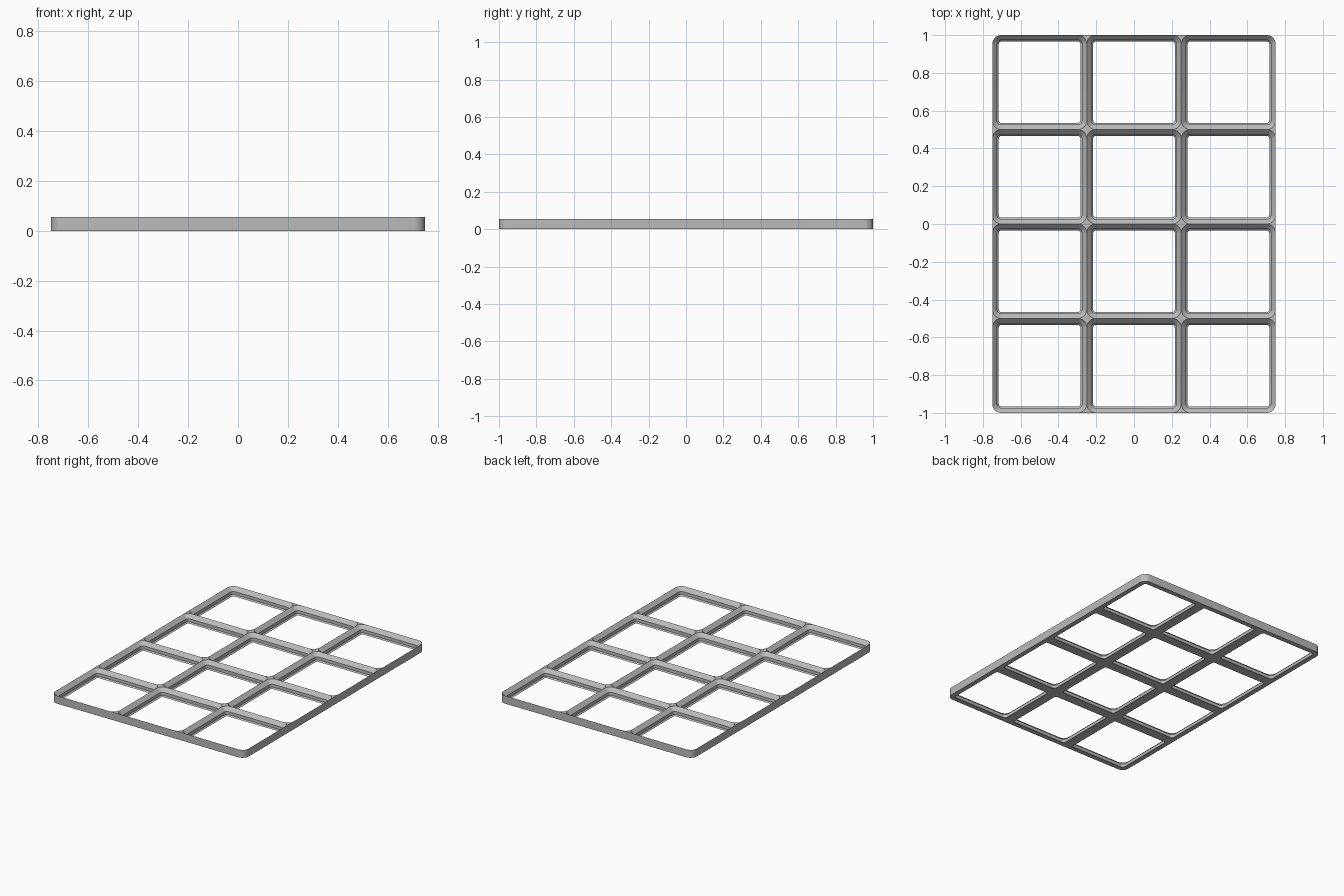
import bpy, bmesh, math

if "Cube" in bpy.data.objects:
    bpy.data.objects.remove(bpy.data.objects["Cube"])

COLS, ROWS, CELL = 3, 4, 0.5
HEIGHT, RADIUS, SEG = 0.0554, 0.0476, 8
HALF = CELL / 2
# pocket profile from the rim down: (inset, height)
PROFILE = [(0.0, HEIGHT), (0.0256, 0.0298), (0.0256, 0.0083), (0.0339, 0.0)]
CORNERS = [(1, 1), (-1, 1), (-1, -1), (1, -1)]


def rounded_square(inset):
    """Counter-clockwise rounded square, SEG + 1 points per corner."""
    r, c = RADIUS - inset, HALF - RADIUS
    pts = []
    for k, (sx, sy) in enumerate(CORNERS):
        for i in range(SEG + 1):
            a = math.pi / 2 * (k + i / SEG)
            pts.append((sx * c + r * math.cos(a), sy * c + r * math.sin(a)))
    return pts


def cell_border(is_plate_corner):
    """Cell outline: square corners, rounded only at the plate corners."""
    pts = rounded_square(0)
    for k, (sx, sy) in enumerate(CORNERS):
        if not is_plate_corner(sx, sy):
            for i in range(1, SEG):
                pts[k * (SEG + 1) + i] = (sx * HALF, sy * HALF)
    return pts


def add_cell(bm, col, row):
    cx = (col - (COLS - 1) / 2) * CELL
    cy = (row - (ROWS - 1) / 2) * CELL
    edge_x = {-1: col == 0, 1: col == COLS - 1}
    edge_y = {-1: row == 0, 1: row == ROWS - 1}

    def corner(sx, sy):
        return edge_x[sx] and edge_y[sy]

    def loop(pts, z):
        return [bm.verts.new((cx + x, cy + y, z)) for x, y in pts]

    border = cell_border(corner)
    n = len(border)
    pocket = [loop(rounded_square(d), z) for d, z in PROFILE]
    top, bottom = loop(border, HEIGHT), loop(border, 0)

    def band(a, b, keep=lambda i: True):
        for i in range(n):
            j = (i + 1) % n
            if keep(i):
                bm.faces.new((a[i], a[j], b[j], b[i]))

    def outside(i):
        k, step = divmod(i, SEG + 1)
        if step < SEG and corner(*CORNERS[k]):
            return True
        p, q = border[i], border[(i + 1) % n]
        for axis, edges in ((0, edge_x), (1, edge_y)):
            for s in (-1, 1):
                if edges[s] and all(abs(v[axis] - s * HALF) < 1e-6 for v in (p, q)):
                    return True
        return False

    # stepped pocket wall
    for a, b in zip(pocket, pocket[1:]):
        band(a, b)
    # flat star pieces where cells meet
    band(top, pocket[0], lambda i: i % (SEG + 1) < SEG
         and not corner(*CORNERS[i // (SEG + 1)]))
    # underside and outer rim
    band(pocket[-1], bottom)
    band(bottom, top, outside)


bm = bmesh.new()
for col in range(COLS):
    for row in range(ROWS):
        add_cell(bm, col, row)
bmesh.ops.remove_doubles(bm, verts=bm.verts, dist=1e-5)
bmesh.ops.dissolve_degenerate(bm, edges=bm.edges, dist=1e-6)
loose = [v for v in bm.verts if not v.link_faces]
bmesh.ops.delete(bm, geom=loose, context='VERTS')
bmesh.ops.recalc_face_normals(bm, faces=bm.faces)

mesh = bpy.data.meshes.new("grid_baseplate")
bm.to_mesh(mesh)
bm.free()
grey = bpy.data.materials.new("mid_grey")
grey.diffuse_color = (0.5, 0.5, 0.5, 1)
grey.use_nodes = True
grey.node_tree.nodes["Principled BSDF"].inputs["Base Color"].default_value = grey.diffuse_color
mesh.materials.append(grey)
plate = bpy.data.objects.new("grid_baseplate", mesh)
bpy.context.collection.objects.link(plate)
bpy.context.view_layer.objects.active = plate
plate.select_set(True)
bpy.ops.object.shade_smooth_by_angle(angle=math.radians(30))
